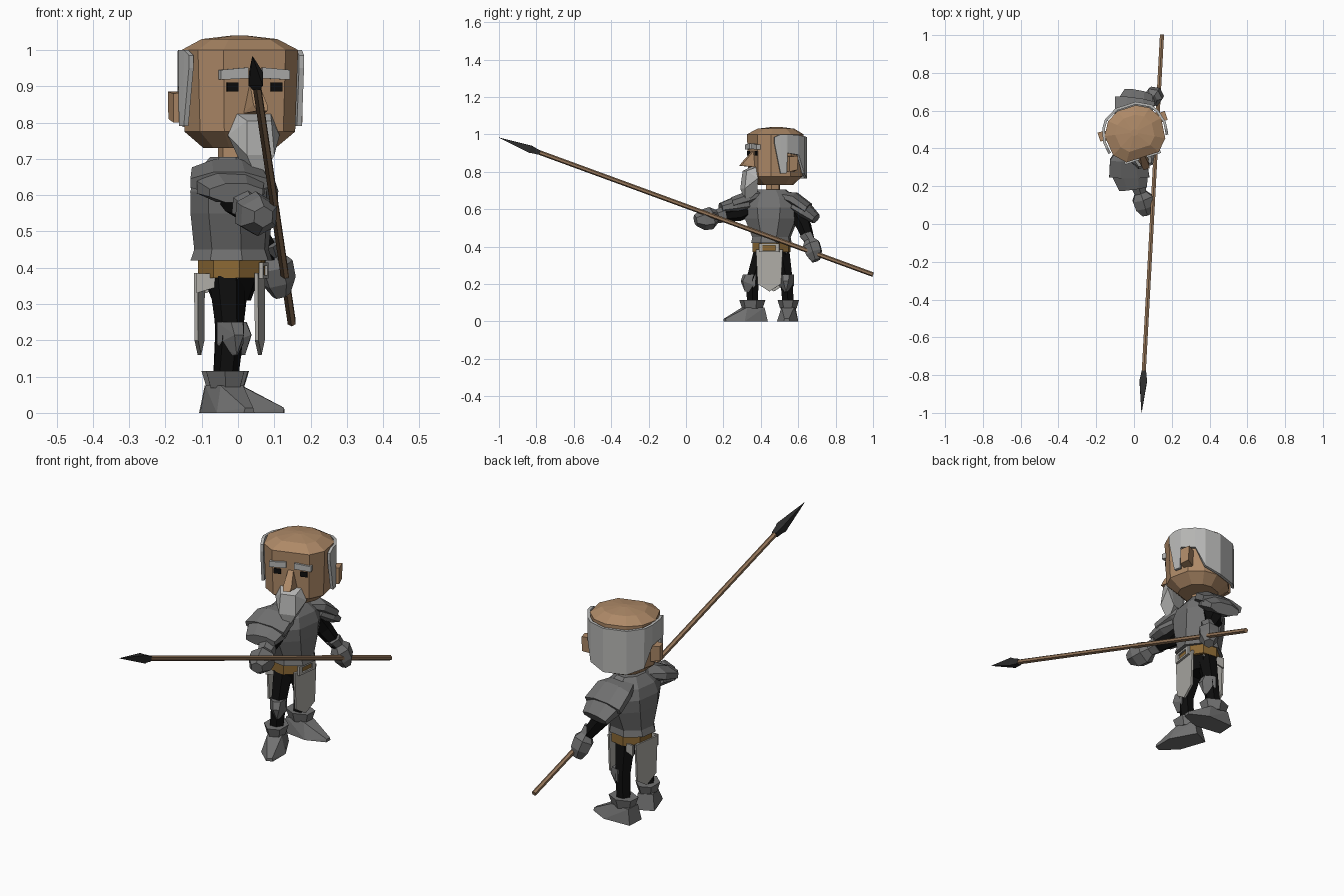
import bpy, bmesh
from math import cos, sin, pi, radians
from mathutils import Matrix, Vector

if "Cube" in bpy.data.objects:
    bpy.data.objects.remove(bpy.data.objects["Cube"])


def material(name, r, g, b):
    m = bpy.data.materials.new(name)
    m.use_nodes = True
    m.diffuse_color = (r, g, b, 1)
    bsdf = m.node_tree.nodes["Principled BSDF"]
    bsdf.inputs["Base Color"].default_value = (r, g, b, 1)
    bsdf.inputs["Roughness"].default_value = 0.8
    return m


SKIN = material("tan skin", .42, .25, .135)
HAIR = material("pale grey hair", .46, .46, .45)
STEEL = material("grey steel", .165, .165, .165)
CLOTH = material("off white cloth", .42, .41, .38)
BLACK = material("black underclothes", .004, .004, .004)
LEATHER = material("golden leather", .26, .14, .035)
WOOD = material("spear wood", .30, .18, .10)
IRON = material("dark iron", .025, .025, .025)


def finish(name, bm, mat):
    bmesh.ops.recalc_face_normals(bm, faces=bm.faces[:])
    mesh = bpy.data.meshes.new(name)
    bm.to_mesh(mesh)
    bm.free()
    mesh.materials.append(mat)
    ob = bpy.data.objects.new(name, mesh)
    bpy.context.collection.objects.link(ob)
    return ob


def frame(x, y, heading):
    """Local x is forward, local y is to the model's left."""
    return Matrix.Translation((x, y, 0)) @ Matrix.Rotation(radians(heading), 4, 'Z')


def skin_rings(name, rings, mat):
    bm = bmesh.new()
    loops = [[bm.verts.new(p) for p in ring] for ring in rings]
    n = len(loops[0])
    for a, b in zip(loops, loops[1:]):
        for i in range(n):
            j = (i + 1) % n
            bm.faces.new((a[i], a[j], b[j], b[i]))
    bm.faces.new(loops[0])
    bm.faces.new(loops[-1])
    return finish(name, bm, mat)


def tower(name, M, levels, mat, n=8):
    """Stack of flat-fronted polygons: (z, front radius, side radius)."""
    k = 1 / cos(pi / n)
    rings = [[M @ Vector((rx * k * cos((i + .5) * 2 * pi / n),
                          ry * k * sin((i + .5) * 2 * pi / n), z)) for i in range(n)]
             for z, rx, ry in levels]
    return skin_rings(name, rings, mat)


def tube(name, path, radii, mat, n=6):
    """Limb along a path; each radius is a (width, height) pair."""
    pts = [Vector(p) for p in path]
    d = (pts[-1] - pts[0]).normalized()
    ref = Vector((1, 0, 0)) if abs(d.z) > .9 else Vector((0, 0, 1))
    side = d.cross(ref).normalized()
    up = side.cross(d)
    rings = [[p + side * w * cos((i + .5) * 2 * pi / n) + up * h * sin((i + .5) * 2 * pi / n)
              for i in range(n)] for p, (w, h) in zip(pts, radii)]
    return skin_rings(name, rings, mat)


def hull(name, M, pts, mat):
    """Convex solid; a point with a side offset is mirrored."""
    bm = bmesh.new()
    for f, s, z in pts:
        for t in {s, -s}:
            bm.verts.new(M @ Vector((f, t, z)))
    res = bmesh.ops.convex_hull(bm, input=bm.verts[:])
    bmesh.ops.delete(bm, geom=list({g for g in res["geom_interior"]}), context='VERTS')
    bmesh.ops.dissolve_limit(bm, angle_limit=.02, verts=bm.verts[:], edges=bm.edges[:])
    return finish(name, bm, mat)


def plate(name, M, f0, f1, outline, mat):
    """Flat plate across the body from (side, z) corners."""
    return skin_rings(name, [[M @ Vector((f, s, z)) for s, z in outline]
                             for f in (f0, f1)], mat)


# Head
head = frame(.003, .485, -72)
half = [(.138, .09), (.08, .145), (-.03, .157), (-.1, .115), (-.135, .05)]
outline = half + [(f, -s) for f, s in reversed(half)]
skin_rings("head", [[head @ Vector((f * k, s * k, z)) for f, s in outline]
                    for z, k in ((.73, .62), (.775, .95), (1.0, 1), (1.03, .65), (1.04, .12))], SKIN)
tower("neck", frame(-.015, .465, -40), [(.68, .035, .035), (.75, .035, .035)], SKIN, 6)
hull("nose", head, [(.13, .012, .915), (.13, .03, .825), (.205, .016, .832), (.19, .02, .85)], SKIN)
hull("beard", head, [(.13, .05, .825), (.13, .075, .765), (.18, .035, .805), (.192, .04, .71),
                     (.175, 0, .635), (.12, .035, .69)], HAIR)
for side, word in ((1, "left"), (-1, "right")):
    plate(word + "_eye", head, .132, .141,
          [(side * s, z) for s, z in ((.047, .886), (.08, .886), (.08, .91), (.047, .91))], BLACK)
    plate(word + "_eyebrow", head, .125, .147,
          [(side * s, z) for s, z in ((.02, .922), (.1, .918), (.1, .945), (.02, .952))], HAIR)
    ear = [[head @ Vector((f, side * s, z)) for f, z in corners] for s, corners in (
        (.14, ((-.005, .80), (-.005, .885), (-.055, .88), (-.05, .80))),
        (.187, ((-.01, .80), (-.01, .88), (-.06, .885), (-.055, .81))))]
    skin_rings(word + "_ear", ear, SKIN)

# Hair band wrapped round the back, with a sideburn before each ear
columns = [(.06, .148, .95, .985), (.03, .152, .79, 1.0), (0, .155, .79, 1.0), (-.004, .155, .90, 1.0),
           (-.065, .138, .89, .995), (-.1, .115, .79, .99), (-.135, .05, .765, .985)]
columns += [(f, -s, a, b) for f, s, a, b in reversed(columns)]
bm = bmesh.new()
strip = [[bm.verts.new(head @ Vector((f * 1.08, s * 1.08, z))) for z in (lo, hi)]
         for f, s, lo, hi in columns]
for a, b in zip(strip, strip[1:]):
    bm.faces.new((a[0], b[0], b[1], a[1]))
hair = finish("hair", bm, HAIR)
shell = hair.modifiers.new("thickness", 'SOLIDIFY')
shell.thickness = .014
shell.offset = 0

# Torso, belt and cloth
body = frame(-.018, .457, -8)
tower("breastplate", body, [(.42, .108, .103), (.45, .098, .098), (.55, .106, .138), (.61, .106, .15),
                            (.66, .092, .13), (.705, .055, .075)], STEEL)
tower("belt", body, [(.372, .088, .098), (.425, .088, .098)], LEATHER)
tower("pelvis", body, [(.31, .05, .07), (.38, .075, .085)], BLACK)
for s in (-.045, .045):
    plate("buckle_side", body, .084, .096, [(s - .01, .37), (s + .01, .37), (s + .01, .415), (s - .01, .415)], CLOTH)
for z in (.37, .405):
    plate("buckle_bar", body, .084, .096, [(-.05, z), (.05, z), (.05, z + .01), (-.05, z + .01)], CLOTH)
panel = [(-.072, .385), (-.063, .2), (0, .16), (.063, .2), (.072, .385)]
plate("front_tabard", body, .074, .084, panel, CLOTH)
plate("back_tabard", body, -.094, -.084, panel, CLOTH)
for side, word in ((1, "left"), (-1, "right")):
    skin_rings(word + "_hip_cloth", [[body @ Vector((f, side * s, z)) for f, z in
                                      ((-.085, .33), (.03, .365), (.03, .38), (-.085, .385))]
                                     for s in (.078, .086)], CLOTH)

# Legs with knee guards and pointed boots
legs = {"right": (-66, (-.035, .355), [(-.03, .405, .37), (-.022, .355, .22), (-.035, .355, .08)]),
        "left": (-3, (-.035, .547), [(-.02, .51, .37), (-.025, .537, .22), (-.035, .547, .08)])}
for word, (heading, ankle, path) in legs.items():
    tube(word + "_leg", path, [(.05, .05), (.038, .038), (.034, .034)], BLACK)
    knee = frame(path[1][0], path[1][1], heading)
    hull(word + "_knee_guard", knee, [(0, .04, .25), (.048, .018, .25), (0, .04, .19),
                                      (.062, .014, .215), (.02, .012, .157), (.045, 0, .16)], STEEL)
    foot = frame(*ankle, heading)
    tower(word + "_boot_cuff", foot, [(.068, .05, .038), (.115, .064, .05)], STEEL, 6)
    hull(word + "_boot", foot, [(-.07, .045, 0), (-.055, .036, .075), (.045, .034, .075), (.07, .057, 0),
                                (.162, .016, 0), (.162, .012, .014)], STEEL)

# Arms, gauntlets and layered shoulder plates
tube("right_arm", [(-.02, .37, .62), (0, .28, .575), (.03, .17, .56)], [(.05, .05), (.04, .04), (.03, .03)], BLACK)
tube("left_arm", [(0, .57, .61), (.035, .63, .51), (.09, .66, .43)], [(.05, .05), (.042, .042), (.03, .03)], BLACK)
glove = [(.045, .045), (.036, .036), (.062, .06), (.058, .056), (.03, .03)]
tube("right_gauntlet", [(.022, .205, .572), (.034, .165, .562), (.045, .135, .552), (.058, .09, .542),
                        (.07, .05, .54)], glove, STEEL)
tube("left_gauntlet", [(.08, .64, .465), (.093, .66, .435), (.1, .67, .41), (.112, .685, .365),
                       (.12, .695, .325)], [(w * .85, h * .85) for w, h in glove], STEEL)
upper = [(.06, .022), (.105, .04), (.115, .034)]
lower = [(.08, .035), (.102, .045), (.08, .028)]
tube("left_shoulder_upper", [(-.015, .5, .675), (-.005, .575, .655), (.005, .655, .6)], upper, STEEL, 8)
tube("left_shoulder_lower", [(0, .58, .62), (.01, .64, .59), (.022, .695, .548)], lower, STEEL, 8)
tube("right_shoulder_upper", [(-.025, .41, .68), (-.03, .34, .662), (-.025, .25, .633)], upper, STEEL, 8)
tube("right_shoulder_lower", [(-.025, .33, .628), (-.02, .26, .622), (-.005, .185, .606)], lower, STEEL, 8)

# Spear
tip, butt = Vector((.04, -1, .982)), Vector((.148, 1, .25))
along = [tip.lerp(butt, t) for t in (0, .085, .095, .11)]
tube("spear_shaft", [along[2], butt], [(.0125, .0125)] * 2, WOOD, 6)
tube("spear_head", along, [(.001, .001), (.028, .028), (.022, .022), (.017, .017)], IRON, 4)
